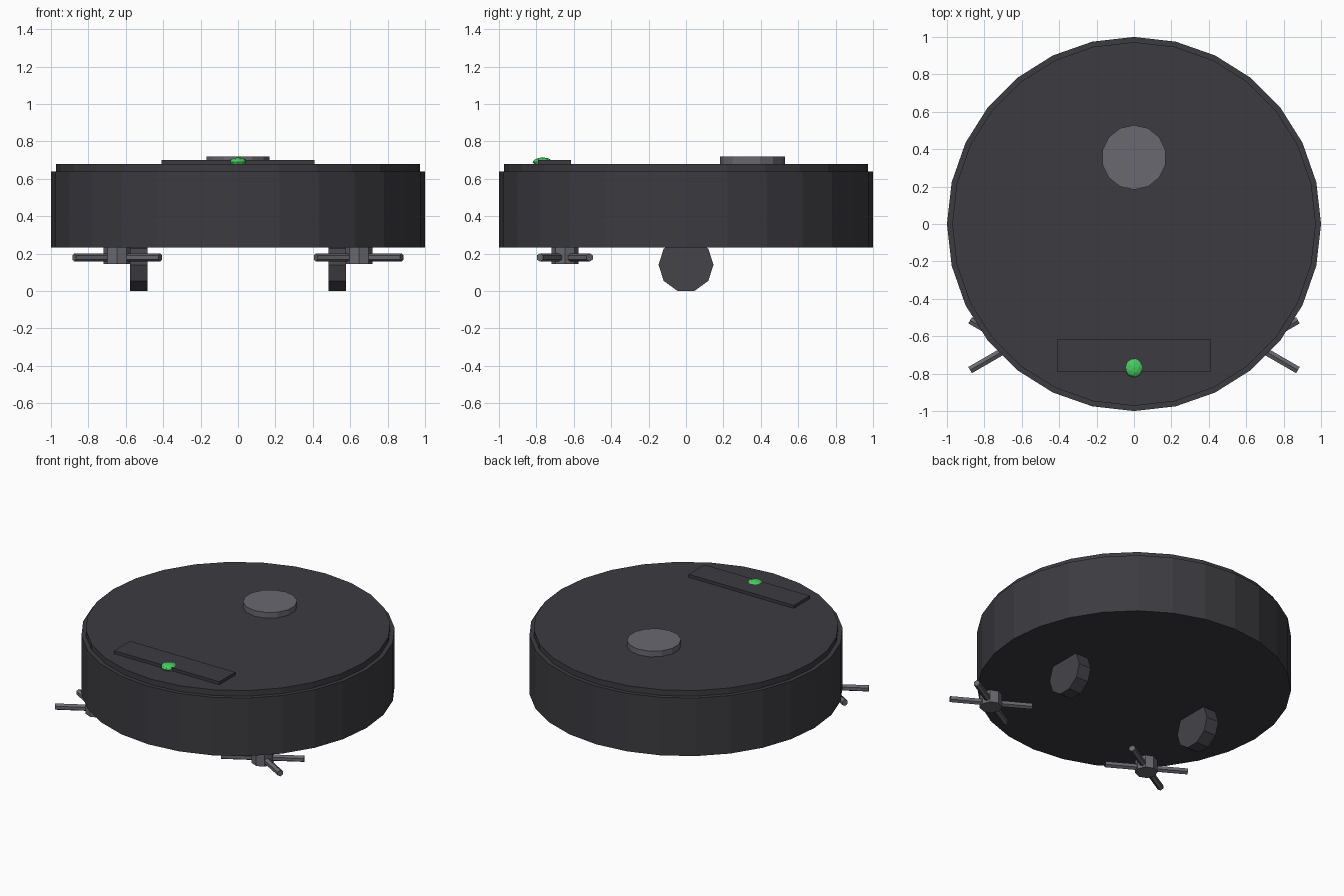
import bpy, math
from mathutils import Matrix
import bmesh

if "Cube" in bpy.data.objects:
    bpy.data.objects.remove(bpy.data.objects["Cube"])


def material(name, rgb):
    m = bpy.data.materials.new(name)
    m.diffuse_color = (*rgb, 1)
    m.use_nodes = True
    m.node_tree.nodes["Principled BSDF"].inputs["Base Color"].default_value = m.diffuse_color
    return m


SHELL = material("charcoal shell", (0.045, 0.043, 0.051))
RUBBER = material("dark grey rubber", (0.058, 0.058, 0.068))
GREY = material("mid grey plastic", (0.138, 0.138, 0.160))
GREEN = material("green light", (0.060, 0.620, 0.110))


def finish(name, bm, mat):
    mesh = bpy.data.meshes.new(name)
    bm.to_mesh(mesh)
    bm.free()
    mesh.materials.append(mat)
    ob = bpy.data.objects.new(name, mesh)
    bpy.context.collection.objects.link(ob)
    return ob


def cylinder(name, centre, radius, depth, sides, mat, rot=None, spin=0.0):
    """Prism along local z with a vertex on local +x, spun, turned, then placed."""
    bm = bmesh.new()
    bmesh.ops.create_cone(bm, cap_ends=True, segments=sides, radius1=radius,
                          radius2=radius, depth=depth)
    # put the first vertex exactly on +x before spinning
    v = bm.verts[:][0].co
    align = -math.atan2(v.y, v.x)
    mtx = Matrix.Translation(centre) @ (rot or Matrix.Identity(4)) \
        @ Matrix.Rotation(align + spin, 4, 'Z')
    bmesh.ops.transform(bm, matrix=mtx, verts=bm.verts)
    return finish(name, bm, mat)


# Round body and slightly smaller lid
cylinder("body", (0, 0, 0.436), 1.0, 0.408, 28, SHELL)
cylinder("lid", (0, 0, 0.65), 0.972, 0.06, 28, SHELL)

# Sensor turret on the lid
cylinder("sensor_turret", (0, 0.356, 0.695), 0.173, 0.05, 14, GREY,
         spin=math.pi / 2)

# Control panel plate
bm = bmesh.new()
bmesh.ops.create_cube(bm, size=1.0)
bmesh.ops.transform(bm, verts=bm.verts,
                    matrix=Matrix.Translation((0, -0.703, 0.685))
                    @ Matrix.Diagonal((0.818, 0.178, 0.032, 1)))
finish("control_panel", bm, SHELL)

# Flattened status light
bm = bmesh.new()
bmesh.ops.create_icosphere(bm, subdivisions=2, radius=1.0)
bmesh.ops.transform(bm, verts=bm.verts,
                    matrix=Matrix.Translation((0, -0.767, 0.689))
                    @ Matrix.Diagonal((0.05, 0.053, 0.025, 1)))
finish("status_light", bm, GREEN)

# Wheels and side brushes, mirrored left and right
TO_X = Matrix.Rotation(math.pi / 2, 4, 'Y')      # local z -> world x
for side, s in (("left", -1), ("right", 1)):
    cylinder(side + "_wheel", (s * 0.531, 0, 0.14), 0.147, 0.095, 10, RUBBER,
             rot=TO_X, spin=math.pi / 2)
    cylinder(side + "_brush_hub", (s * 0.646, -0.648, 0.195), 0.072, 0.10, 8, GREY)
    # two crossed bristle bars
    for i, a in enumerate((30, -30)):
        turn = Matrix.Rotation(math.radians(a), 4, 'Z') @ TO_X
        cylinder(f"{side}_brush_bar_{i + 1}", (s * 0.646, -0.648, 0.179),
                 0.022, 0.532, 6, GREY, rot=turn)
